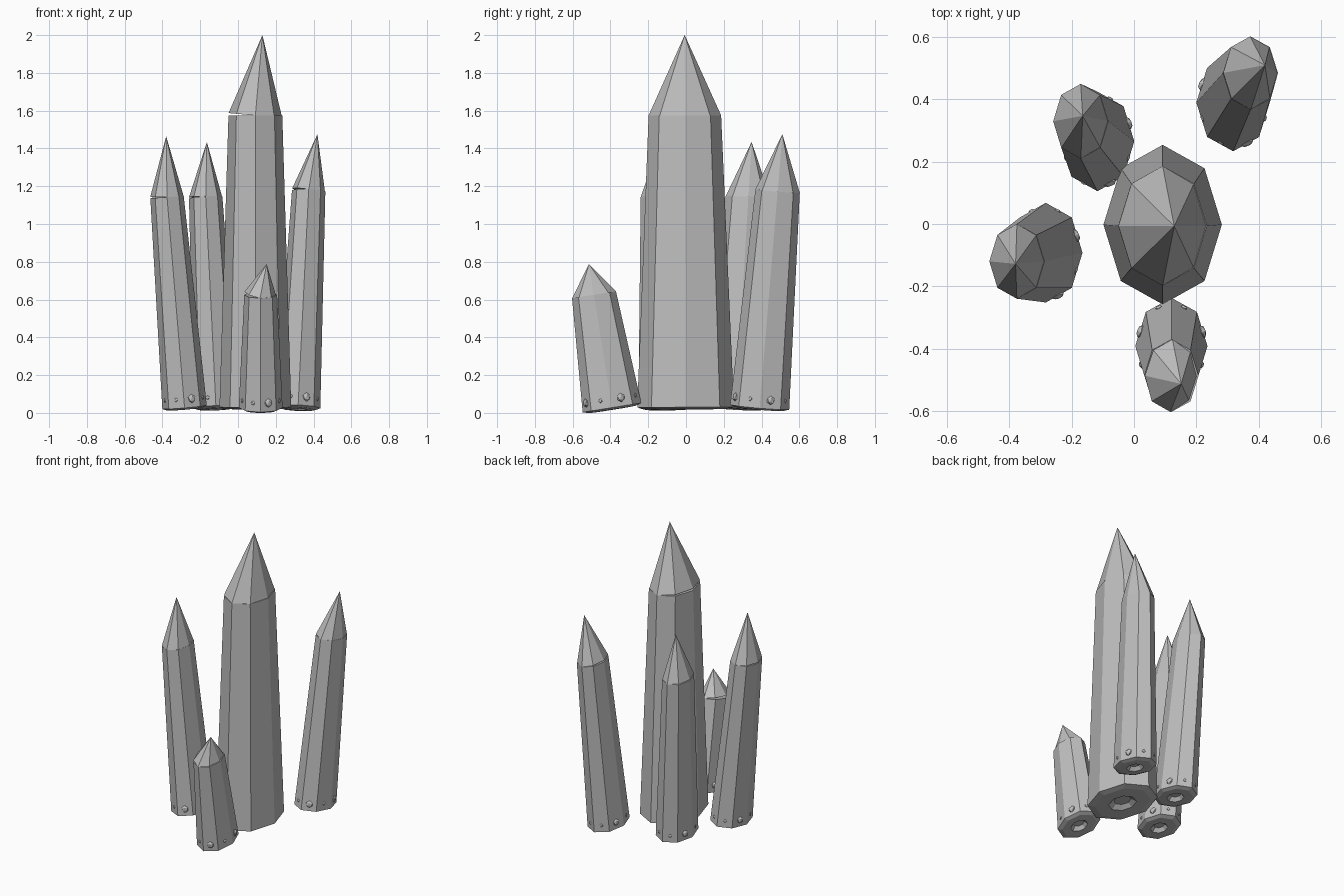
import bpy, bmesh
from math import sin, cos, pi, radians
from mathutils import Vector, Matrix

cube = bpy.data.objects.get("Cube")
if cube:
    bpy.data.objects.remove(cube, do_unlink=True)

grey = bpy.data.materials.new("stone grey")
grey.use_nodes = True
grey.diffuse_color = (0.52, 0.52, 0.52, 1)
grey.node_tree.nodes["Principled BSDF"].inputs["Base Color"].default_value = grey.diffuse_color

SIDES = 8


def ring(bm, rx, ry, z):
    """Octagonal loop with a corner on each axis."""
    return [bm.verts.new((rx * cos(2 * pi * i / SIDES), ry * sin(2 * pi * i / SIDES), z))
            for i in range(SIDES)]


def bridge(bm, a, b):
    for i in range(SIDES):
        j = (i + 1) % SIDES
        bm.faces.new((a[i], a[j], b[j], b[i]))


def finish(bm, name, matrix):
    bmesh.ops.recalc_face_normals(bm, faces=bm.faces)
    bm.transform(matrix)
    mesh = bpy.data.meshes.new(name)
    bm.to_mesh(mesh)
    bm.free()
    mesh.materials.append(grey)
    bpy.context.collection.objects.link(bpy.data.objects.new(name, mesh))


def crystal(name, base, top, rx, ry, tip_height, tip_tilt, nubs):
    base, top = Vector(base), Vector(top)
    axis = top - base
    length = axis.length
    turn = Vector((0, 0, 1)).rotation_difference(axis).to_matrix().to_4x4()
    taper = 0.75

    # Tapered shaft with a shallow dished underside
    bm = bmesh.new()
    loops = [ring(bm, rx * s, ry * s, z) for s, z in
             ((0.25, 0.012), (0.4, -0.012), (0.8, -0.01), (1, 0), (taper, length))]
    for a, b in zip(loops, loops[1:]):
        bridge(bm, a, b)
    bm.faces.new(loops[0])
    bm.faces.new(loops[-1])
    finish(bm, name + "_shaft", Matrix.Translation(base) @ turn)

    # Pointed tip, slightly tipped so it gaps from the shaft on one side
    bm = bmesh.new()
    rim = ring(bm, rx * taper, ry * taper, 0)
    apex = bm.verts.new((0, 0, tip_height))
    for i in range(SIDES):
        bm.faces.new((rim[i], rim[(i + 1) % SIDES], apex))
    bm.faces.new(rim)
    tilt = Matrix.Rotation(radians(tip_tilt), 4, 'Y')
    finish(bm, name + "_tip", Matrix.Translation(top) @ tilt @ turn)

    # Small pointed nubs around the foot, one per side
    if nubs:
        bm = bmesh.new()
        for i in range(SIDES):
            a = 2 * pi * (i + 0.5) / SIDES
            size = 0.024 if i in (0, 3, 6) else 0.012
            flat = cos(pi / SIDES) * 0.985
            place = (Matrix.Translation((rx * flat * cos(a), ry * flat * sin(a), 0.045))
                     @ Matrix.Rotation(a, 4, 'Z') @ Matrix.Diagonal((0.6, 1, 1, 1)))
            bmesh.ops.create_icosphere(bm, subdivisions=1, radius=size, matrix=place)
        finish(bm, name + "_nubs", Matrix.Translation(base) @ turn)


crystal("main_crystal", (0.092, -0.002, 0.03), (0.092, -0.006, 1.575), 0.19, 0.256, 0.427, 5, False)
crystal("right_crystal", (-0.283, -0.092, 0.03), (-0.376, -0.12, 1.145), 0.118, 0.16, 0.32, 4, True)
crystal("back_right_crystal", (-0.117, 0.265, 0.03), (-0.171, 0.33, 1.14), 0.118, 0.16, 0.295, 4, True)
crystal("back_left_crystal", (0.318, 0.39, 0.03), (0.374, 0.485, 1.175), 0.118, 0.157, 0.305, 6, True)
crystal("front_crystal", (0.12, -0.392, 0.028), (0.12, -0.487, 0.625), 0.116, 0.157, 0.168, 11, True)
